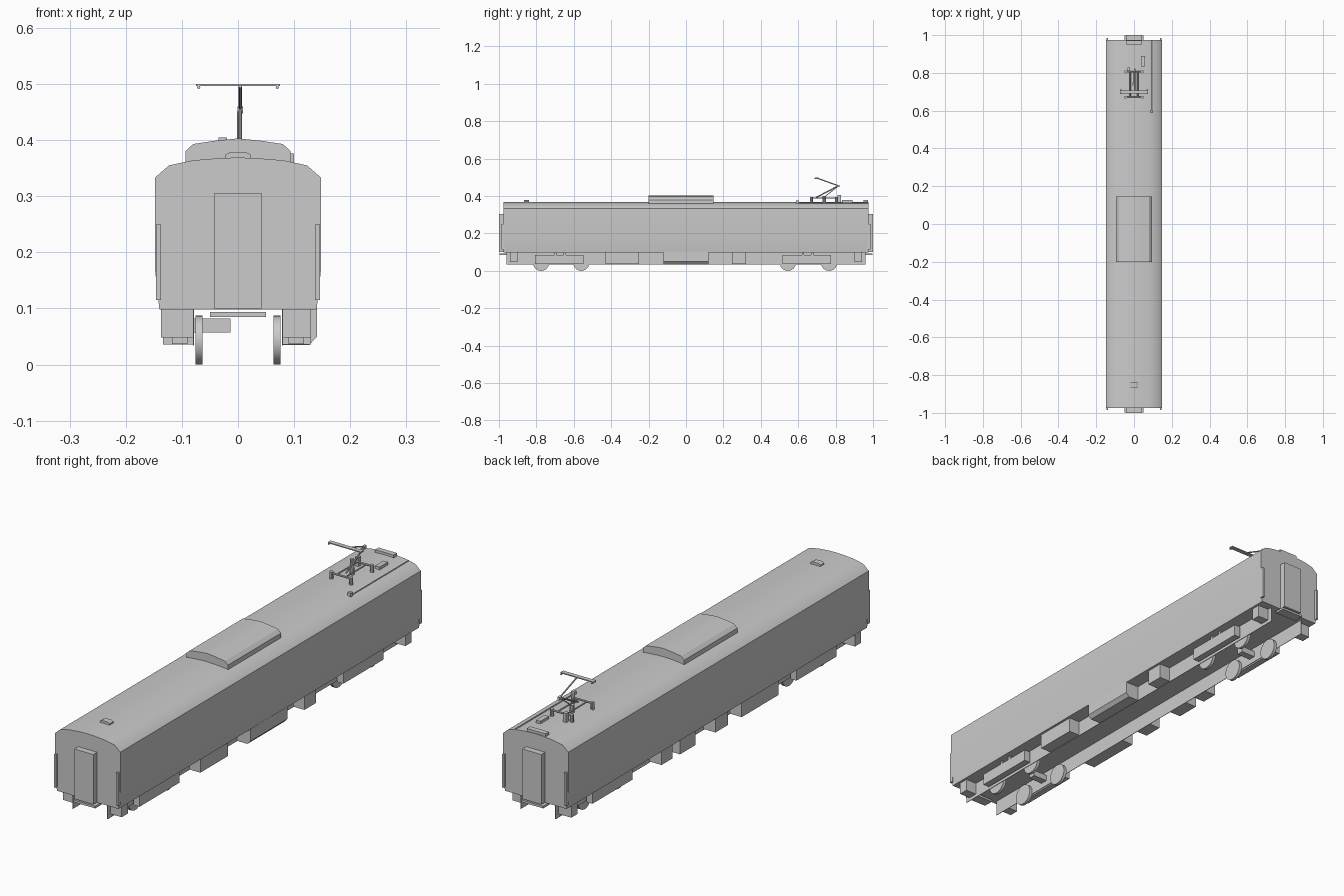
import bpy, bmesh, math
from mathutils import Vector


def make(name, bm, smooth=False):
    bmesh.ops.recalc_face_normals(bm, faces=bm.faces)
    me = bpy.data.meshes.new(name)
    bm.to_mesh(me)
    bm.free()
    ob = bpy.data.objects.new(name, me)
    bpy.context.collection.objects.link(ob)
    if smooth:
        bpy.ops.object.select_all(action='DESELECT')
        ob.select_set(True)
        bpy.context.view_layer.objects.active = ob
        bpy.ops.object.shade_smooth_by_angle(angle=math.radians(30))
    return ob


def prism(name, profile, y0, y1, smooth=False):
    """Extrude an x-z profile along y."""
    bm = bmesh.new()
    face = bm.faces.new([bm.verts.new((x, y0, z)) for x, z in profile])
    ext = bmesh.ops.extrude_face_region(bm, geom=[face])
    verts = [v for v in ext['geom'] if isinstance(v, bmesh.types.BMVert)]
    bmesh.ops.translate(bm, verts=verts, vec=(0, y1 - y0, 0))
    return make(name, bm, smooth)


def box(name, x0, x1, y0, y1, z0, z1):
    return prism(name, [(x0, z0), (x1, z0), (x1, z1), (x0, z1)], y0, y1)


def rod(name, a, b, r, sides=8):
    a, b = Vector(a), Vector(b)
    bm = bmesh.new()
    bmesh.ops.create_cone(bm, cap_ends=True, segments=sides, radius1=r, radius2=r, depth=(b - a).length)
    rot = (b - a).to_track_quat('Z', 'Y').to_matrix()
    for v in bm.verts:
        v.co = rot @ v.co + (a + b) / 2
    return make(name, bm, True)


def mirrored(half):
    return half + [(-x, z) for x, z in reversed(half) if x > 0]


# Car body shell and roof fairing
body = [(0.14, 0.098), (0.148, 0.17), (0.148, 0.333), (0.123, 0.355),
        (0.08, 0.364), (0.03, 0.368), (0, 0.369)]
prism("car_body", mirrored(body), -0.975, 0.975, True)
hump = [(0.094, 0.355), (0.094, 0.38), (0.08, 0.393), (0.04, 0.399), (0, 0.403)]
prism("roof_fairing", mirrored(hump), -0.2, 0.146, True)

# Gangway doors, steps and corner panels at both ends
for s in (-1, 1):
    box("gangway_door", -0.043, 0.043, *sorted((s * 0.97, s * 1.0)), 0.10, 0.305)
    box("door_step", -0.05, 0.05, *sorted((s * 0.955, s * 0.998)), 0.085, 0.094)
    for t in (-1, 1):
        box("corner_panel", *sorted((t * 0.137, t * 0.146)), *sorted((s * 0.97, s * 0.986)), 0.115, 0.25)

# Thin underframe plates, bogies and wheels
for s in (-1, 1):
    box("underframe_plate", s * 0.079 - 0.001, s * 0.079 + 0.001, -0.96, 0.96, 0.034, 0.099)
    for yc in (-0.668, 0.655):
        box("bogie_frame", *sorted((s * 0.09, s * 0.118)), yc - 0.14, yc + 0.12, 0.037, 0.085)
        for d in (-0.03, 0.02):
            box("bogie_damper", *sorted((s * 0.1, s * 0.116)), yc + d - 0.006, yc + d + 0.006, 0.083, 0.1)
    for y in (-0.775, -0.56, 0.545, 0.765):
        rod("wheel", (s * 0.063, y, 0.0435), (s * 0.076, y, 0.0435), 0.0435, 24)
for y in (-0.66, 0.65):
    box("traction_link", -0.09, -0.013, y - 0.015, y + 0.015, 0.057, 0.082)

# Equipment boxes below the floor: side, y range, outer x, bottom z
for s, y0, y1, x, z in ((1, -0.94, -0.90, 0.13, 0.048), (1, 0.90, 0.94, 0.13, 0.048),
                        (1, -0.43, -0.25, 0.13, 0.036), (1, 0.245, 0.32, 0.13, 0.036),
                        (-1, -0.94, -0.90, 0.137, 0.048), (-1, 0.90, 0.94, 0.137, 0.048),
                        (-1, -0.41, -0.17, 0.134, 0.036), (-1, -0.08, 0.0, 0.134, 0.038),
                        (-1, 0.13, 0.23, 0.134, 0.036), (-1, 0.28, 0.35, 0.134, 0.038)):
    box("equipment_box", *sorted((s * 0.08, s * x)), y0, y1, z, 0.1)
prism("main_equipment_box", [(0.08, 0.1), (0.141, 0.1), (0.141, 0.05), (0.127, 0.035), (0.08, 0.035)],
      -0.12, 0.12)

# Roof details
prism("roof_vent", [(-0.022, 0.365), (0.022, 0.365), (0.022, 0.374), (0.014, 0.379),
                    (-0.014, 0.379), (-0.022, 0.374)], -0.865, -0.84)
box("end_roof_box", -0.042, 0.042, 0.95, 0.972, 0.364, 0.379)
box("roof_switch", 0.038, 0.058, 0.835, 0.89, 0.36, 0.378)
box("cable_box", 0.085, 0.1, 0.588, 0.603, 0.36, 0.376)
rod("roof_cable", (0.094, 0.59, 0.362), (0.094, 0.972, 0.362), 0.0025)

# Pantograph base
for y in (0.67, 0.805):
    rod("base_crossbar", (-0.048, y, 0.39), (0.048, y, 0.39), 0.004)
    for x in (-0.045, 0.045):
        rod("insulator", (x, y, 0.362), (x, y, 0.396), 0.008, 10)
for x in (-0.02, 0.02):
    rod("base_rail", (x, 0.67, 0.39), (x, 0.805, 0.39), 0.003)
rod("base_pivot", (0, 0.74, 0.365), (0, 0.74, 0.4), 0.009, 10)
box("base_drive", -0.035, -0.02, 0.81, 0.828, 0.362, 0.405)

# Pantograph arms and contact strip
rod("lower_arm", (0.004, 0.695, 0.392), (0.004, 0.815, 0.455), 0.0035)
rod("guide_rod", (0, 0.74, 0.395), (0, 0.81, 0.45), 0.002)
box("elbow_joint", -0.001, 0.009, 0.807, 0.822, 0.447, 0.46)
rod("upper_arm", (0.004, 0.815, 0.455), (0.004, 0.70, 0.496), 0.003)
box("contact_strip", -0.075, 0.075, 0.69, 0.708, 0.496, 0.5)
for s in (-1, 1):
    rod("strip_horn", (s * 0.07, 0.688, 0.494), (s * 0.07, 0.712, 0.494), 0.003)
